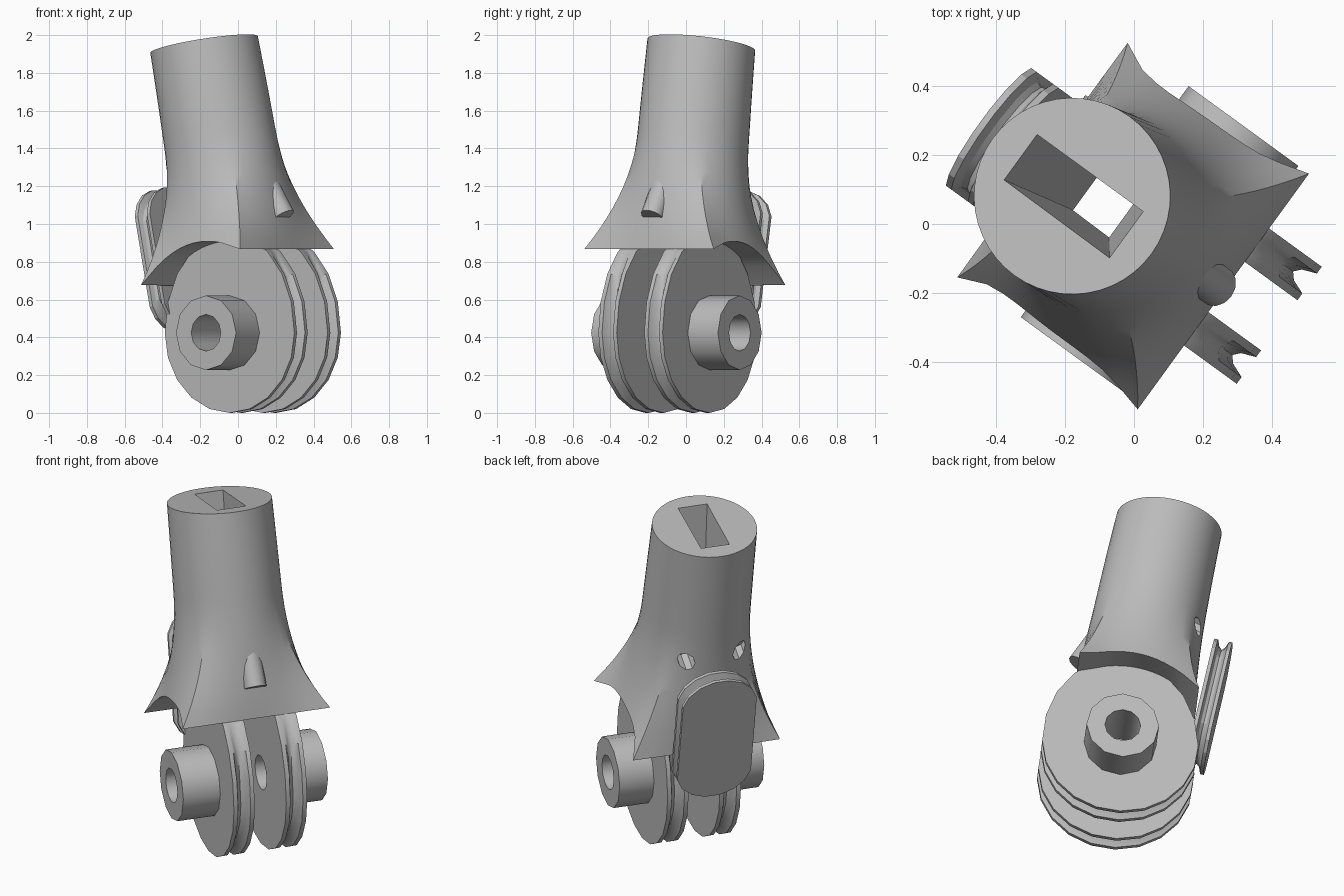
import bpy, bmesh, math
from mathutils import Matrix, Vector

cube = bpy.data.objects.get("Cube")
if cube:
    bpy.data.objects.remove(cube, do_unlink=True)

# Whole joint is modelled along its own axes, then turned about z
TURN = Matrix.Rotation(math.radians(-36), 4, 'Z')
AXLE = Vector((0.09, 0, 0.424))
ARCH = 0.485
LEAN = -0.2

grey = bpy.data.materials.new("plain_grey")
grey.use_nodes = True
colour = (0.5, 0.5, 0.5, 1)
grey.diffuse_color = colour
grey.node_tree.nodes["Principled BSDF"].inputs["Base Color"].default_value = colour


def make_object(name, bm, matrix=Matrix()):
    bm.transform(TURN @ matrix)
    bmesh.ops.recalc_face_normals(bm, faces=bm.faces[:])
    mesh = bpy.data.meshes.new(name)
    bm.to_mesh(mesh)
    bm.free()
    mesh.materials.append(grey)
    obj = bpy.data.objects.new(name, mesh)
    bpy.context.collection.objects.link(obj)
    return obj


def loft(name, rings, matrix=Matrix(), base=None):
    """Closed skin through rings with equal point counts; base lists the faces of the first cap."""
    bm = bmesh.new()
    loops = [[bm.verts.new(p) for p in ring] for ring in rings]
    n = len(loops[0])
    for low, high in zip(loops, loops[1:]):
        for i in range(n):
            j = (i + 1) % n
            bm.faces.new((low[i], low[j], high[j], high[i]))
    for face in base or [range(n)]:
        bm.faces.new([loops[0][i] for i in face])
    bm.faces.new(loops[-1])
    return make_object(name, bm, matrix)


def rod(name, start, end, radius, sides):
    start, end = Vector(start), Vector(end)
    axis = end - start
    bm = bmesh.new()
    bmesh.ops.create_cone(bm, cap_ends=True, segments=sides, radius1=radius,
                          radius2=radius, depth=axis.length)
    spin = axis.to_track_quat('Z', 'Y').to_matrix().to_4x4()
    return make_object(name, bm, Matrix.Translation((start + end) / 2) @ spin)


def activate(obj):
    bpy.ops.object.select_all(action='DESELECT')
    obj.select_set(True)
    bpy.context.view_layer.objects.active = obj


def cut(obj, cutter):
    mod = obj.modifiers.new("cut", 'BOOLEAN')
    mod.operation = 'DIFFERENCE'
    mod.solver = 'EXACT'
    mod.object = cutter
    activate(obj)
    bpy.context.view_layer.update()
    bpy.ops.object.modifier_apply(modifier=mod.name)


def smooth(obj, degrees):
    activate(obj)
    bpy.ops.object.shade_smooth_by_angle(angle=math.radians(degrees))


def grooved_plate(name, outline, start, thickness, matrix, groove_top):
    """Flat plate with a channel round its rim that fades out at groove_top."""
    layers = ((0, 1), (0.2, 1), (0.34, 0.9), (0.5, 0.86), (0.66, 0.9), (0.8, 1), (1, 1))
    rings = []
    for t, scale in layers:
        ring = []
        for a, z in outline:
            k = 1 - (1 - scale) * min(1, max(0, (groove_top - z) / 0.25))
            ring.append((a * k, start + t * thickness, z * k))
        rings.append(ring)
    return loft(name, rings, matrix)


# Leaning neck that flares from a round top into a square skirt
POINTS = 48
CORNER = POINTS // 8


def neck_point(i, zc):
    s = (zc - 0.77) / 1.18
    uc, vc = -0.193 * s ** 1.2, -0.006 - 0.034 * s
    flare = max(0, (1.45 - zc) / 0.68) ** 2
    radius = 0.285 + 0.02 * (1 - s)
    t = math.tau * i / POINTS
    c, d = math.cos(t), math.sin(t)
    m = max(abs(c), abs(d))
    u = uc + radius * c * (1 - flare) + 0.325 * c / m * flare
    v = vc + radius * d * (1 - flare) + 0.423 * d / m * flare
    return u, v, zc + (0.3 - 0.11 * s) * (u - uc)


def hem_height(i):
    """Lowest level of the skirt at one point, where it meets the wheel arch."""
    zc = 0.77
    for _ in range(12):
        u, v, z = neck_point(i, zc)
        arch = AXLE.z + math.sqrt(max(0, ARCH ** 2 - (u - AXLE.x) ** 2))
        zc = max(0.77, zc + 0.7 * (arch - z))
    return zc


hems = [hem_height(i) for i in range(POINTS)]
steps = [k / 12 * 0.62 for k in range(13)] + [0.75, 0.87, 1]
rings = [[neck_point(i, hems[i] + (1.95 - hems[i]) * t) for i in range(POINTS)] for t in steps]
# Arched underside as strips running across the skirt
strips = []
for i in range(CORNER, POINTS // 2 - CORNER):
    first = [-i] if i > CORNER else list(range(-i, i))
    last = [-i - 1] if i + 1 < POINTS // 2 - CORNER else list(range(POINTS - i - 1, i + 1, -1))
    strips.append(first + [i, i + 1] + (last if len(last) == 1 else last[::-1] + [POINTS - i - 1]))
    strips[-1] = list(dict.fromkeys(k % POINTS for k in strips[-1]))
neck = loft("flared_neck", rings, base=strips)

# Tapering shaft down the neck and two rear cable openings
shaft_rings = []
for z, back, front, side in ((0.75, -0.15, -0.04, -0.068), (2.1, -0.417, 0.004, -0.126)):
    shaft_rings.append([(back, side, z), (front, side, z), (front, 0.045, z), (back, 0.045, z)])
cutters = [loft("shaft_cutter", shaft_rings)]
for v in (0.115, -0.195):
    cutters.append(rod("cable_cutter", (-0.43, v, 1.18), (-0.27, v, 1.27), 0.045, 8))
for cutter in cutters:
    cut(neck, cutter)
smooth(neck, 32)
bore = rod("bore_cutter", AXLE - Vector((0, 0.7, 0)), AXLE + Vector((0, 0.7, 0)), 0.097, 12)
cutters.append(bore)

# Two grooved cheeks with hollow bosses on the outside
cheek_outline = []
for i in range(20):
    t = math.tau * i / 20
    stretch = 1.25 if math.sin(t) > 0 else 1
    cheek_outline.append((0.424 * math.cos(t), 0.424 * stretch * math.sin(t)))
for side, inner, outer, tip in (("left", 0.1, 0.22, 0.417), ("right", -0.08, -0.2, -0.412)):
    cheek = grooved_plate(side + "_cheek", cheek_outline, inner, outer - inner,
                          Matrix.Translation(AXLE), 0.42)
    boss = rod(side + "_boss", AXLE + Vector((0, outer * 0.95, 0)),
               AXLE + Vector((0, tip, 0)), 0.197, 12)
    for part in (cheek, boss):
        cut(part, bore)
        smooth(part, 32)

# Tall grooved guard plate behind the cheeks
guard_outline = []
for i in range(16):
    t = math.tau * (i + 0.5) / 16
    c, d = math.cos(t), math.sin(t)
    guard_outline.append((0.215 * c, 0.175 * d + math.copysign(0.21, d)))
place = (Matrix.Translation((-0.41, -0.02, 0.81)) @ Matrix.Rotation(LEAN, 4, 'Y')
         @ Matrix.Rotation(math.pi / 2, 4, 'Z'))
guard = grooved_plate("rear_guard", guard_outline, -0.05, 0.1, place, 9)
smooth(guard, 20)

# Small cable guide on the front of the neck
guide = rod("cable_guide", (0.18, -0.004, 1.23), (0.3, -0.004, 1.04), 0.062, 14)
guide_cutter = rod("guide_cutter", (0.237, -0.004, 1.14), (0.319, -0.004, 1.01), 0.035, 8)
cutters.append(guide_cutter)
cut(guide, guide_cutter)
smooth(guide, 32)

for cutter in cutters:
    bpy.data.objects.remove(cutter, do_unlink=True)
